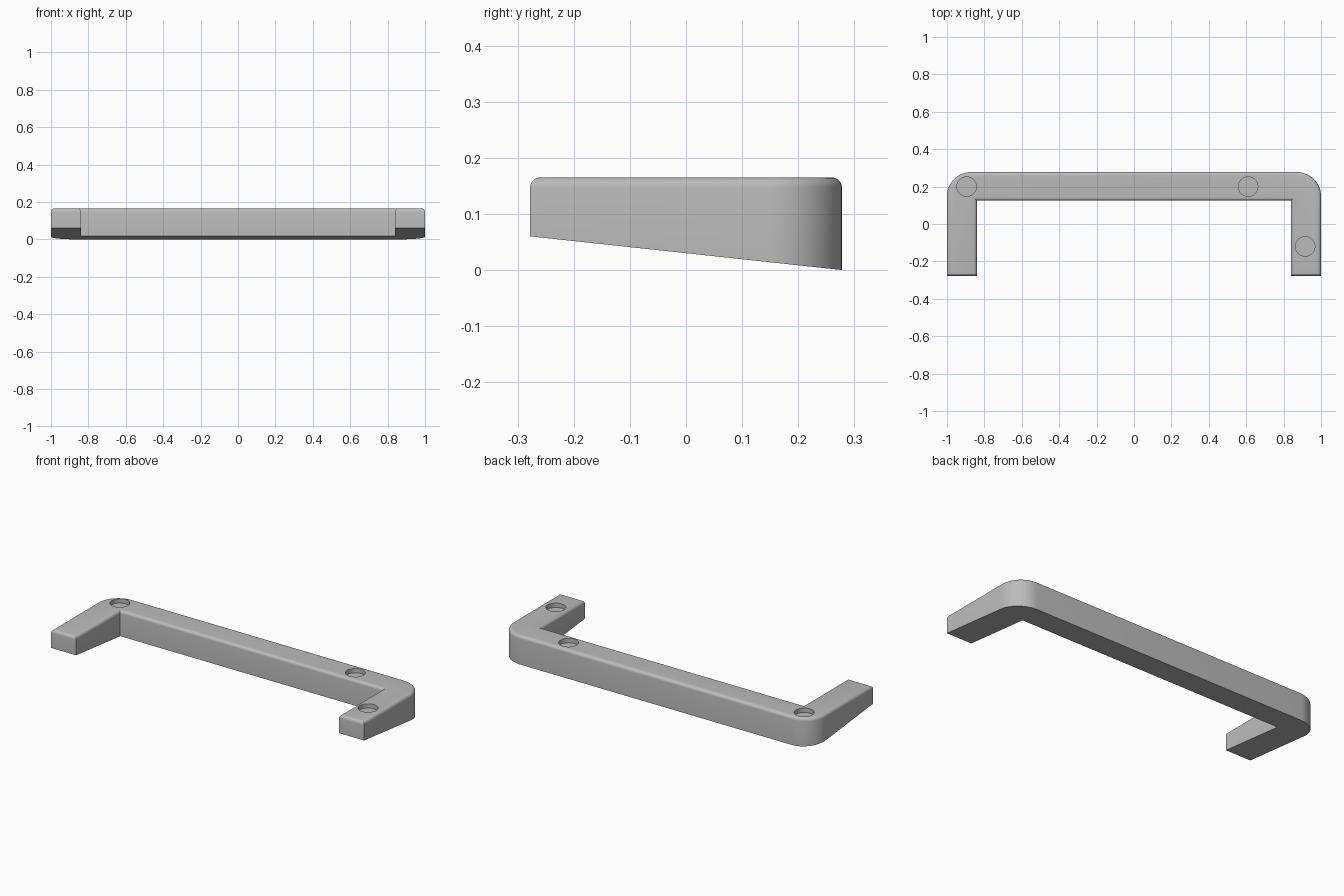
import bpy, bmesh, math

default = bpy.data.objects.get("Cube")
if default:
    bpy.data.objects.remove(default, do_unlink=True)

HX, HY, TOP = 1.0, 0.278, 0.165
INNER_X, INNER_Y = 0.84, 0.125
CORNER, EDGE, FRONT_LIFT = 0.13, 0.018, 0.06
HOLES = [(-0.895, 0.2), (0.61, 0.2), (0.915, -0.12)]
HOLE_R, HOLE_DEPTH = 0.052, 0.025

grey = bpy.data.materials.new("plain grey")
grey.use_nodes = True
colour = (0.5, 0.5, 0.5, 1)
grey.diffuse_color = colour
grey.node_tree.nodes["Principled BSDF"].inputs["Base Color"].default_value = colour


def make_object(name, bm):
    mesh = bpy.data.meshes.new(name)
    bm.to_mesh(mesh)
    bm.free()
    mesh.materials.append(grey)
    ob = bpy.data.objects.new(name, mesh)
    bpy.context.collection.objects.link(ob)
    return ob


def outline():
    """U-shaped plan with two rounded back corners, counter-clockwise."""
    pts = [(INNER_X, -HY), (HX, -HY)]
    for side, start in ((1, 0), (-1, 90)):
        for i in range(13):
            a = math.radians(start + 90 * i / 12)
            pts.append((side * (HX - CORNER) + CORNER * math.cos(a),
                        HY - CORNER + CORNER * math.sin(a)))
    return pts + [(-HX, -HY), (-INNER_X, -HY), (-INNER_X, INNER_Y), (INNER_X, INNER_Y)]


# U-shaped bracket with a sloping underside and rounded top rim
bm = bmesh.new()
top = bm.faces.new([bm.verts.new((x, y, TOP)) for x, y in outline()])
rim = list(top.edges)
lower = bmesh.ops.extrude_face_region(bm, geom=[top], use_keep_orig=True)["geom"]
for v in (g for g in lower if isinstance(g, bmesh.types.BMVert)):
    v.co.z = FRONT_LIFT * (HY - v.co.y) / (2 * HY)
bmesh.ops.recalc_face_normals(bm, faces=bm.faces)
bmesh.ops.bevel(bm, geom=rim, offset=EDGE, offset_type='OFFSET', segments=5,
                profile=0.5, affect='EDGES', clamp_overlap=False)
bracket = make_object("bracket", bm)

# Shallow round recesses in the top
bm = bmesh.new()
for x, y in HOLES:
    made = bmesh.ops.create_cone(bm, cap_ends=True, segments=40, radius1=HOLE_R,
                                 radius2=HOLE_R, depth=2 * HOLE_DEPTH)
    bmesh.ops.translate(bm, verts=made["verts"], vec=(x, y, TOP))
cutter = make_object("recess_cutter", bm)
cutter.hide_render = True

cut = bracket.modifiers.new("recesses", 'BOOLEAN')
cut.operation = 'DIFFERENCE'
cut.solver = 'EXACT'
cut.object = cutter
bpy.ops.object.select_all(action='DESELECT')
bracket.select_set(True)
bpy.context.view_layer.objects.active = bracket
bpy.ops.object.modifier_apply(modifier=cut.name)
bpy.data.objects.remove(cutter, do_unlink=True)
bpy.ops.object.shade_smooth_by_angle(angle=math.radians(30))
